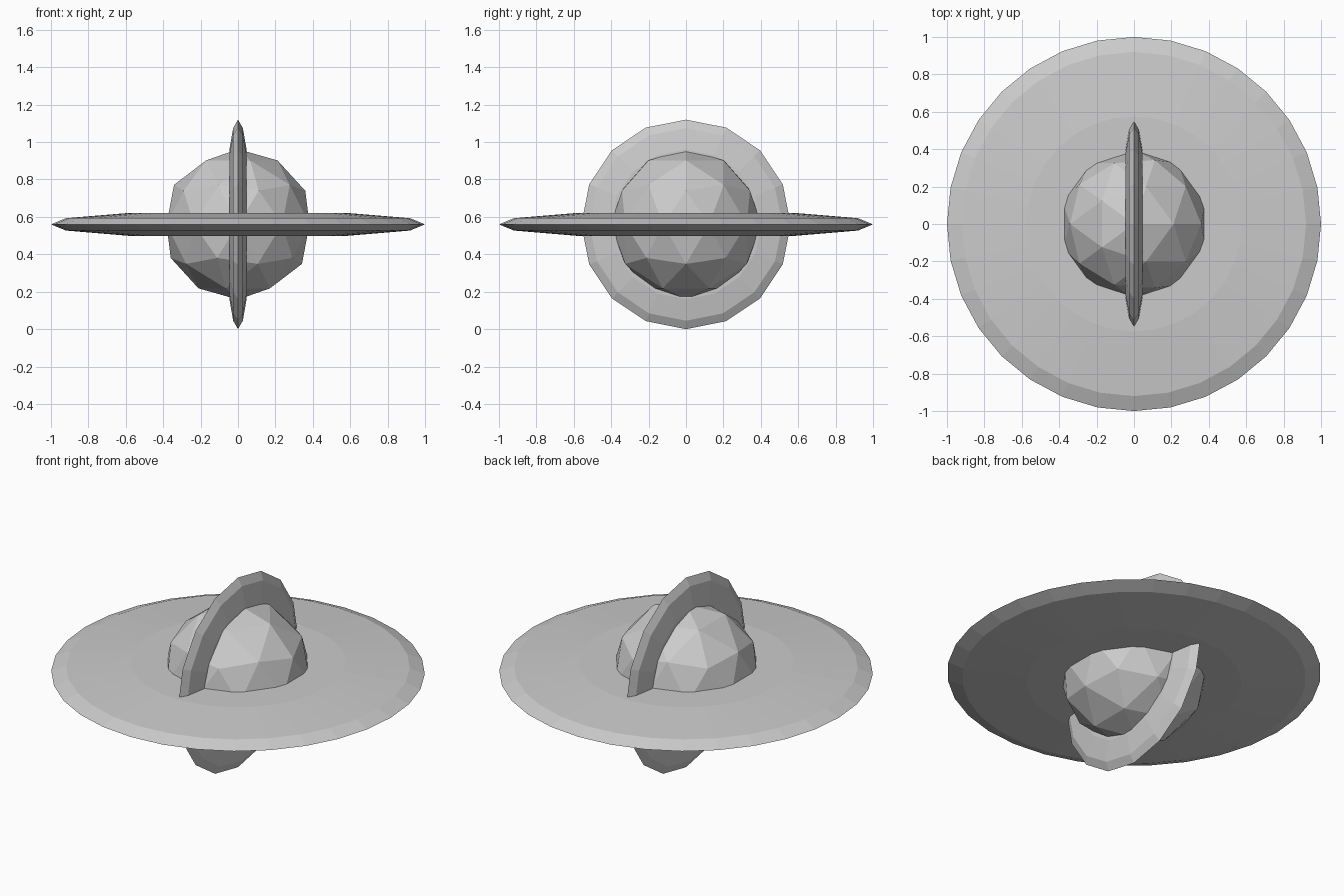
import bpy
import bmesh
from math import pi
from mathutils import Matrix, Vector

cube = bpy.data.objects.get("Cube")
if cube:
    bpy.data.objects.remove(cube, do_unlink=True)

CENTRE = Vector((0, 0, 0.56))

# One plain grey for everything
grey = bpy.data.materials.new("plain grey")
grey.use_nodes = True
colour = (0.6, 0.6, 0.6, 1)
grey.diffuse_color = colour
grey.node_tree.nodes["Principled BSDF"].inputs["Base Color"].default_value = colour


def add_object(name, bm):
    bmesh.ops.recalc_face_normals(bm, faces=bm.faces)
    mesh = bpy.data.meshes.new(name)
    bm.to_mesh(mesh)
    bm.free()
    mesh.materials.append(grey)
    obj = bpy.data.objects.new(name, mesh)
    obj.location = CENTRE
    bpy.context.collection.objects.link(obj)
    return obj


def add_ring(name, upper, sides, upright=False):
    """Spin a thin cross-section, mirrored about its midplane, into a ring."""
    bm = bmesh.new()
    outline = upper + [(r, -h) for r, h in reversed(upper) if h > 0]
    verts = [bm.verts.new((r, 0, h)) for r, h in outline]
    edges = [bm.edges.new((v, verts[i - 1])) for i, v in enumerate(verts)]
    bmesh.ops.spin(bm, geom=verts + edges, axis=(0, 0, 1), cent=(0, 0, 0),
                   angle=2 * pi, steps=sides, use_merge=True)
    bmesh.ops.remove_doubles(bm, verts=bm.verts, dist=0.0001)
    if upright:
        bmesh.ops.rotate(bm, verts=bm.verts, matrix=Matrix.Rotation(pi / 2, 3, 'Y'))
    return add_object(name, bm)


# Faceted planet
planet = bmesh.new()
bmesh.ops.create_icosphere(planet, subdivisions=2, radius=0.402)
add_object("planet", planet)

# Wide level ring and small upright ring, both tapering to a sharp rim
add_ring("level_ring", [(1.0, 0), (0.92, 0.033), (0.575, 0.062), (0.3, 0.062)], 32)
add_ring("upright_ring", [(0.56, 0), (0.515, 0.026), (0.4, 0.046), (0.3, 0.046)], 16,
         upright=True)
